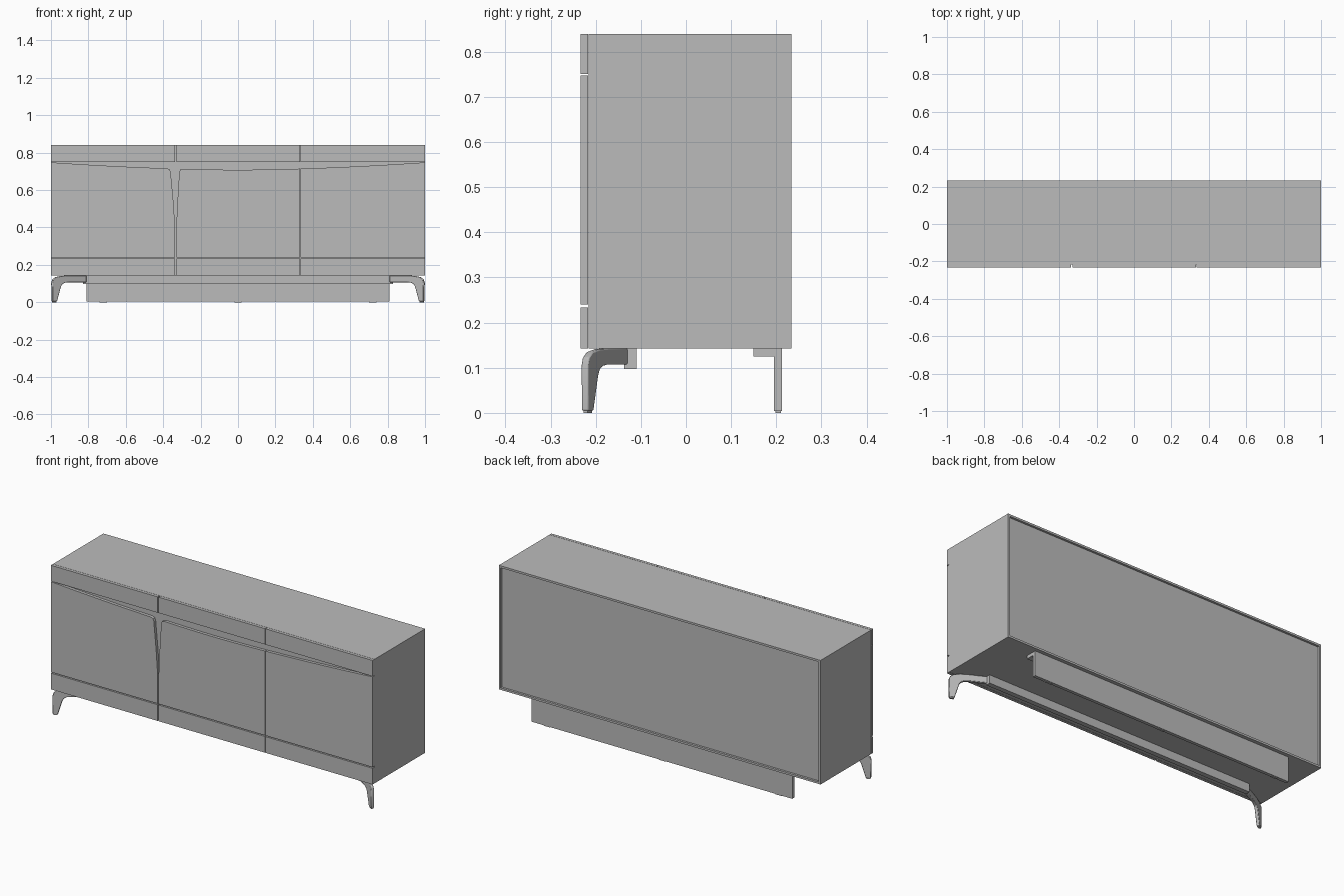
import bpy, bmesh
from mathutils import Vector

if "Cube" in bpy.data.objects:
    bpy.data.objects.remove(bpy.data.objects["Cube"], do_unlink=True)

GREY = (0.5, 0.5, 0.5, 1)
mat = bpy.data.materials.new("plain grey")
mat.use_nodes = True
mat.diffuse_color = GREY
mat.node_tree.nodes["Principled BSDF"].inputs["Base Color"].default_value = GREY


def finish(name, bm, bevel=0):
    bmesh.ops.recalc_face_normals(bm, faces=bm.faces)
    mesh = bpy.data.meshes.new(name)
    bm.to_mesh(mesh)
    bm.free()
    mesh.materials.append(mat)
    obj = bpy.data.objects.new(name, mesh)
    bpy.context.collection.objects.link(obj)
    if bevel:
        mod = obj.modifiers.new("soft_edges", 'BEVEL')
        mod.width, mod.segments = bevel, 2
        bpy.context.view_layer.objects.active = obj
        obj.select_set(True)
        bpy.ops.object.shade_smooth_by_angle()
        obj.select_set(False)
    return obj


def box_mesh(x, y, z):
    bm = bmesh.new()
    bmesh.ops.create_cube(bm, size=1)
    for v in bm.verts:
        v.co = [(lo + hi) / 2 + c * (hi - lo) for c, (lo, hi) in zip(v.co, (x, y, z))]
    return bm


def box(name, x, y, z):
    return finish(name, box_mesh(x, y, z))


def prism(name, pts, origin, along, across, bevel=0):
    """Extrude a (distance, height) outline sideways by the vector across."""
    bm = bmesh.new()
    up = Vector((0, 0, 1))
    face = bm.faces.new([bm.verts.new(origin + along * r + up * h) for r, h in pts])
    new = bmesh.ops.extrude_face_region(bm, geom=[face])["geom"]
    bmesh.ops.translate(bm, vec=across, verts=[g for g in new if isinstance(g, bmesh.types.BMVert)])
    return finish(name, bm, bevel)


BASE, TOP = 0.143, 0.84
FRONT, BACK = -0.2335, 0.2335
PANEL_BACK = -0.217
SEAM = 0.333

# Cabinet body with a recessed back
bm = box_mesh((-1, 1), (-0.2155, BACK), (BASE, TOP))
bm.faces.ensure_lookup_table()
rear = max(bm.faces, key=lambda f: f.calc_center_median().y)
bmesh.ops.inset_region(bm, faces=[rear], thickness=0.016)
inner = bmesh.ops.extrude_face_region(bm, geom=[rear])["geom"]
bmesh.ops.delete(bm, geom=[rear], context='FACES_ONLY')
bmesh.ops.translate(bm, vec=(0, -0.012, 0), verts=[g for g in inner if isinstance(g, bmesh.types.BMVert)])
finish("cabinet_body", bm)

# Top rails and drawer fronts, three of each
columns = {"right": (-1, -SEAM - 0.003), "middle": (-SEAM + 0.003, SEAM - 0.0015),
           "left": (SEAM + 0.0015, 1)}
for side, span in columns.items():
    box(side + "_top_panel", span, (FRONT, PANEL_BACK), (0.751, TOP))
    box(side + "_drawer_front", span, (FRONT, PANEL_BACK), (BASE, 0.234))


# Doors with a sagging top edge that leaves a finger gap
def sag(x):
    return 0.708 + 0.04 * abs(x) ** 1.7


def door(name, lo, hi, open_lo=0, open_hi=0):
    """open_lo and open_hi splay the upper part of a side edge."""
    a, b = lo + open_lo, hi - open_hi
    ra, rb = 0.018 * (open_lo > 0), 0.018 * (open_hi > 0)
    n = 14
    xs = [a + ra + (b - rb - a - ra) * i / n for i in range(n + 1)]
    pts = [(x, sag(x)) for x in xs]
    if open_hi:
        pts += [(b - 0.005, sag(b) - 0.005), (b, sag(b) - 0.018), (hi - open_hi * 0.4, 0.54), (hi, 0.4)]
    pts += [(hi, 0.24), (lo, 0.24)]
    if open_lo:
        pts += [(lo, 0.4), (lo + open_lo * 0.4, 0.54), (a, sag(a) - 0.018), (a + 0.005, sag(a) - 0.005)]
    prism(name, pts, Vector((0, FRONT, 0)), Vector((1, 0, 0)), Vector((0, PANEL_BACK - FRONT, 0)))


door("right_door", *columns["right"], open_hi=0.024)
door("middle_door", *columns["middle"], open_lo=0.016)
door("left_door", *columns["left"])

# Front legs: bent brackets running diagonally in from the corners
leg_outline = [(0.002, 0.005), (0, 0.105), (0.006, 0.122), (0.025, 0.135), (0.06, 0.141),
               (0.1, 0.143), (0.205, 0.143), (0.205, 0.107), (0.1, 0.107), (0.075, 0.104),
               (0.06, 0.096), (0.052, 0.082), (0.029, 0.005)]
pad_outline = [(0.005, 0), (0.005, 0.006), (0.026, 0.006), (0.026, 0)]
for side, s in (("left", 1), ("right", -1)):
    along = Vector((-0.889 * s, 0.457, 0))
    normal = Vector((0.457 * s, 0.889, 0))
    corner = Vector((0.996 * s, -0.225, 0))
    for part, outline, width, bevel in (("front_leg", leg_outline, 0.017, 0.003),
                                        ("foot_pad", pad_outline, 0.011, 0)):
        prism(side + "_" + part, outline, corner - normal * width / 2, along, normal * width, bevel)

# Rail joining the front legs
box("front_rail", (-0.83, 0.83), (-0.137, -0.11), (0.097, BASE))

# Rear plinth board, its fixing strip and small glides
box("rear_plinth", (-0.81, 0.81), (0.195, 0.213), (0.004, BASE))
box("rear_fixing_strip", (-0.81, 0.81), (0.15, 0.195), (0.125, BASE))
for side, x in (("right", -0.72), ("middle", 0), ("left", 0.72)):
    box(side + "_rear_glide", (x - 0.02, x + 0.02), (0.198, 0.21), (0, 0.004))
